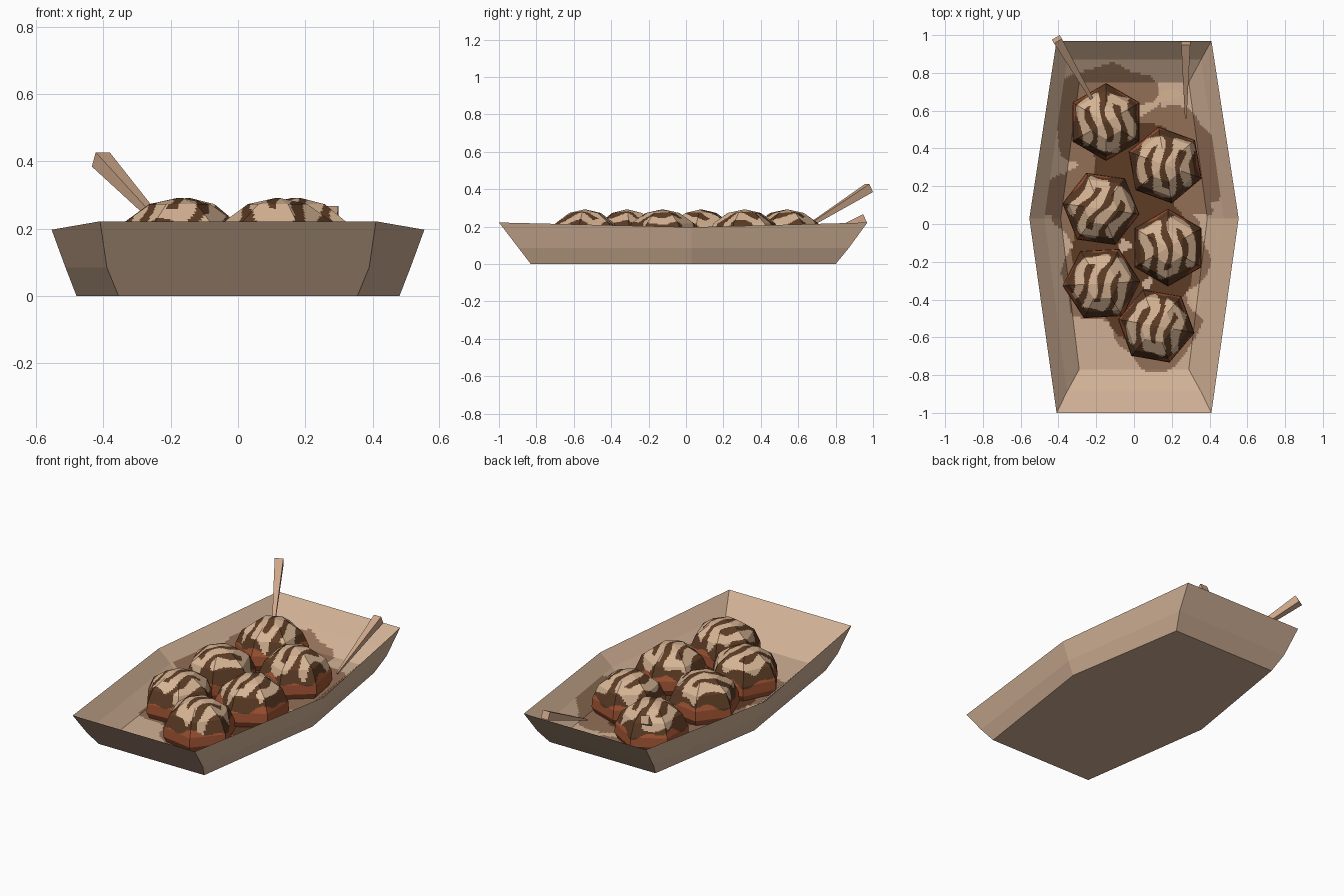
import bpy, bmesh, math
from mathutils import Vector, Matrix

if "Cube" in bpy.data.objects:
    bpy.data.objects.remove(bpy.data.objects["Cube"])


def mat(name, r, g, b):
    lin = [((c / 255 + 0.055) / 1.055) ** 2.4 for c in (r, g, b)]
    m = bpy.data.materials.new(name)
    m.diffuse_color = (*lin, 1)
    m.use_nodes = True
    m.node_tree.nodes["Principled BSDF"].inputs["Base Color"].default_value = m.diffuse_color
    return m


TRAY = mat("pale wood", 208, 176, 149)
STAIN = mat("sauce stain", 146, 112, 87)
SAUCE = mat("dark sauce", 92, 60, 37)
MAYO = mat("cream drizzle", 214, 180, 148)
DOUGH = mat("baked dough", 164, 86, 53)
PICK = mat("pick wood", 206, 167, 138)


def finish(name, bm, mats):
    bmesh.ops.remove_doubles(bm, verts=bm.verts, dist=0.0002)
    me = bpy.data.meshes.new(name)
    bm.to_mesh(me)
    bm.free()
    for m in mats:
        me.materials.append(m)
    ob = bpy.data.objects.new(name, me)
    bpy.context.collection.objects.link(ob)
    return ob


def seg_dist(p, a, b):
    d = b - a
    t = max(0, min(1, (p - a).dot(d) / max(d.length_squared, 1e-9)))
    return (p - a - d * t).length


# Ball layout: x, y, hexagon turn, drizzle turn (degrees)
BALLS = [(-.148, .54, 30, 8), (.165, .312, 40, -5), (-.175, .08, -8, -32),
         (.18, -.125, 30, 5), (-.172, -.315, 3, -20), (.118, -.54, -10, -12)]

# Spilled sauce and cream: coloured by distance to the balls
DRIPS = [[Vector((.04, .60)), Vector((.11, .63)), Vector((.15, .68)), Vector((.22, .69))],
         [Vector((.31, -.36)), Vector((.33, -.42))]]


def spill_colour(x, y):
    p = Vector((x, y))
    for path in DRIPS:
        if min(seg_dist(p, a, b) for a, b in zip(path, path[1:])) < .022 + .006 * math.sin(40 * x):
            return 3
    d = sorted((p - Vector(b[:2])).length for b in BALLS)
    wob = .025 * math.sin(13 * x + 9 * y) + .02 * math.sin(21 * y - 17 * x)
    if d[0] + d[1] < .48 + wob:
        return 2
    if d[0] < .225 + wob or (y > .05 and d[0] < .30 + wob):
        return 1
    return 0


# Tray walls: six-sided rings from outer base over the rim to the inner floor
# (end half width, front y, back y, middle half width, end z, middle z)
MID = 0.03
LEVELS = [(.355, -.83, .80, .48, 0, 0), (.39, -.895, .87, .513, .085, .085),
          (.41, -1.0, .97, .554, .222, .197), (.355, -.888, .87, .475, .125, .128),
          (.29, -.77, .75, .388, .05, .05)]
rings = []
for w, yf, yb, wm, ze, zm in LEVELS:
    rings.append([Vector(p) for p in ((-w, yf, ze), (w, yf, ze), (wm, MID, zm),
                                      (w, yb, ze), (-w, yb, ze), (-wm, MID, zm))])
bm = bmesh.new()
for k, (a, b) in enumerate(zip(rings, rings[1:])):
    # the lowest inner band is gridded so that it can carry the spill
    nu, nv = (45, 9) if k == 3 else (1, 1)
    for i in range(6):
        j = (i + 1) % 6
        g = [[bm.verts.new(a[i].lerp(a[j], u / nu).lerp(b[i].lerp(b[j], u / nu), v / nv))
              for u in range(nu + 1)] for v in range(nv + 1)]
        for v in range(nv):
            for u in range(nu):
                f = bm.faces.new((g[v][u], g[v][u + 1], g[v + 1][u + 1], g[v + 1][u]))
                c = f.calc_center_median()
                f.material_index = spill_colour(c.x, c.y) if k == 3 else 0
bm.faces.new([bm.verts.new(p) for p in rings[0][::-1]])
finish("tray", bm, [TRAY, STAIN, SAUCE, MAYO])

# Tray floor: fine coloured grid
bm = bmesh.new()
NX, NY = 64, 120
grid = []
ys = [-.77 + (MID + .77) * j / (NY // 2) for j in range(NY // 2)]
ys += [MID + (.75 - MID) * j / (NY // 2) for j in range(NY // 2 + 1)]
for y in ys:
    t = (y + .77) / (MID + .77) if y < MID else (.75 - y) / (.75 - MID)
    w = .29 + .098 * t
    grid.append([bm.verts.new((w * (2 * i / NX - 1), y, .05)) for i in range(NX + 1)])
for j in range(len(ys) - 1):
    for i in range(NX):
        f = bm.faces.new((grid[j][i], grid[j][i + 1], grid[j + 1][i + 1], grid[j + 1][i]))
        c = f.calc_center_median()
        f.material_index = spill_colour(c.x, c.y)
finish("tray_floor", bm, [TRAY, STAIN, SAUCE, MAYO])

# Dough balls: hexagonal domes with sauce on top and a serpentine drizzle
PROFILE = [(.003, .292), (.09, .273), (.168, .217), (.202, .14), (.206, .085), (.185, .048)]
CUT = 15


def drizzle_path():
    path = []
    for i, x in enumerate((-.117, -.039, .039, .117)):
        h = math.sqrt(.16 ** 2 - x * x) * .85
        s = 1 if i % 2 else -1
        path += [Vector((x, s * h)), Vector((x, -s * h))]
    return path


PATH = drizzle_path()


def ball_colour(p, k, turn):
    a = math.atan2(p.y, p.x)
    if p.z < .152 + .016 * math.sin(3 * a + k) + .012 * math.sin(7 * a + 2 * k):
        return 0
    q = Matrix.Rotation(-math.radians(turn), 2) @ Vector((p.x, p.y))
    q.x += .012 * math.sin(28 * q.y + 1.7 * k)
    q.y += .012 * math.sin(24 * q.x + k)
    width = .0225 + .005 * math.sin(35 * q.y + 20 * q.x + k)
    if min(seg_dist(q, u, v) for u, v in zip(PATH, PATH[1:])) < width:
        return 2
    return 1


def ball(k, x, y, turn, drizzle):
    bm = bmesh.new()
    corners = [Vector((math.cos(a), math.sin(a))) for a in
               (math.radians(turn + 60 * i) for i in range(6))]
    around = [corners[s].lerp(corners[(s + 1) % 6], i / CUT)
              for s in range(6) for i in range(CUT)]
    prof = [Vector(a).lerp(Vector(b), i / CUT)
            for a, b in zip(PROFILE, PROFILE[1:]) for i in range(CUT)]
    prof.append(Vector(PROFILE[-1]))
    rows = [[bm.verts.new((c.x * r, c.y * r, z)) for c in around] for r, z in prof]
    n = len(around)
    for a, b in zip(rows, rows[1:]):
        for i in range(n):
            j = (i + 1) % n
            f = bm.faces.new((a[j], a[i], b[i], b[j]))
            f.material_index = ball_colour(f.calc_center_median(), k, drizzle)
    bm.faces.new(rows[0]).material_index = 1
    bm.faces.new(rows[-1][::-1])
    ob = finish("dough_ball_%d" % (k + 1), bm, [DOUGH, SAUCE, MAYO])
    ob.location = (x, y, 0)


for k, b in enumerate(BALLS):
    ball(k, *b)


# Picks: tapered square sticks
def pick(name, tip, top):
    tip, top = Vector(tip), Vector(top)
    d = top - tip
    bm = bmesh.new()
    m = (Matrix.Translation((tip + top) / 2) @ d.to_track_quat('Z', 'Y').to_matrix().to_4x4()
         @ Matrix.Rotation(math.radians(45), 4, 'Z'))
    bmesh.ops.create_cone(bm, cap_ends=True, segments=4, radius1=.006, radius2=.034,
                          depth=d.length, matrix=m)
    finish(name, bm, [PICK])


pick("pick_left", (-.17, .57, .15), (-.408, .978, .406))
pick("pick_right", (.274, .56, .065), (.274, .957, .245))
